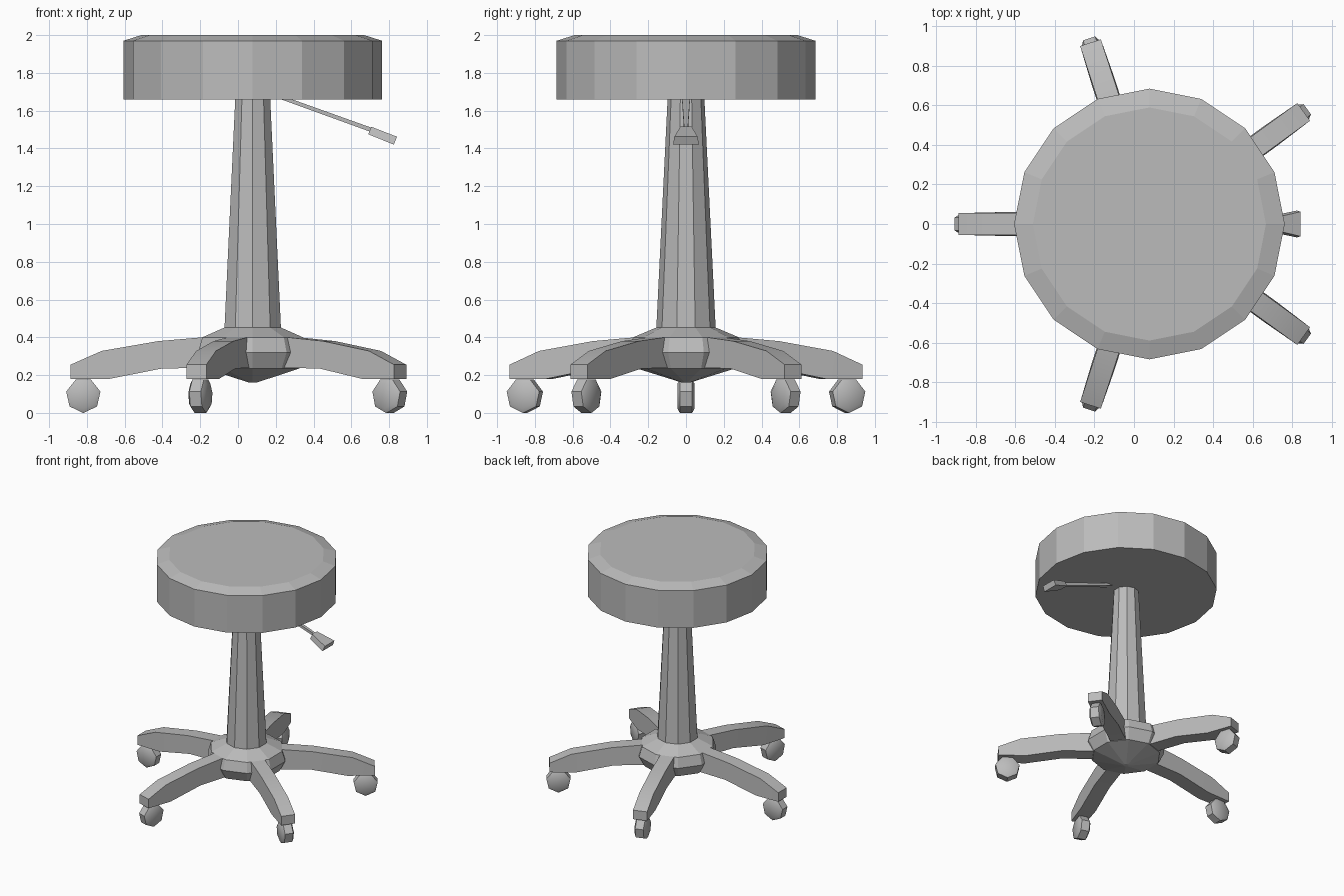
import bpy, bmesh
from math import cos, sin, pi, radians
from mathutils import Matrix, Vector

cube = bpy.data.objects.get("Cube")
if cube:
    bpy.data.objects.remove(cube, do_unlink=True)

AXIS = Vector((0.078, 0, 0))   # upright axis of the stool

grey = bpy.data.materials.new("soft grey")
grey.use_nodes = True
colour = (0.5, 0.5, 0.5, 1)
grey.diffuse_color = colour
grey.node_tree.nodes["Principled BSDF"].inputs["Base Color"].default_value = colour


def finish(name, bm, matrix=Matrix(), smooth=None):
    bmesh.ops.recalc_face_normals(bm, faces=bm.faces)
    mesh = bpy.data.meshes.new(name)
    bm.to_mesh(mesh)
    bm.free()
    mesh.materials.append(grey)
    obj = bpy.data.objects.new(name, mesh)
    obj.matrix_world = matrix
    bpy.context.collection.objects.link(obj)
    if smooth:
        bpy.ops.object.select_all(action='DESELECT')
        obj.select_set(True)
        bpy.context.view_layer.objects.active = obj
        bpy.ops.object.shade_smooth_by_angle(angle=radians(smooth))
    return obj


def loft(bm, rings):
    """Skin a list of equal-length point loops and cap both ends."""
    loops = [[bm.verts.new(p) for p in ring] for ring in rings]
    for a, b in zip(loops, loops[1:]):
        for i in range(len(a)):
            j = (i + 1) % len(a)
            bm.faces.new((a[i], a[j], b[j], b[i]))
    bm.faces.new(loops[0])
    bm.faces.new(loops[-1])


def turned(name, profile, sides, matrix, phase=0.0, smooth=None):
    """Low-poly lathe of (radius, height) points about local z."""
    bm = bmesh.new()
    angles = [phase + 2 * pi * i / sides for i in range(sides)]
    loft(bm, [[(r * cos(a), r * sin(a), z) for a in angles] for r, z in profile])
    return finish(name, bm, matrix, smooth)


def bar(name, stations, matrix, smooth=None):
    """Box-section bar: (x bottom, x top, z bottom, z top, half width bottom, half width top)."""
    bm = bmesh.new()
    loft(bm, [[(xb, -wb, zb), (xb, wb, zb), (xt, wt, zt), (xt, -wt, zt)]
              for xb, xt, zb, zt, wb, wt in stations])
    return finish(name, bm, matrix, smooth)


centre = Matrix.Translation(AXIS)

# Seat cushion, column and hub
turned("seat", [(0.685, 1.66), (0.685, 1.97), (0.59, 2.0)], 16, centre)
turned("column", [(0.158, 0.43), (0.097, 1.67)], 10, centre, pi / 10, 20)
turned("hub", [(0.02, 0.16), (0.26, 0.235), (0.305, 0.32), (0.28, 0.4), (0.15, 0.455)],
       10, centre, pi / 10)

# Five legs, each ending in a faceted caster
for n in range(5):
    turn = centre @ Matrix.Rotation(radians(36 + 72 * n), 4, 'Z')
    bar(f"leg_{n + 1}", [
        (0.15, 0.15, 0.24, 0.41, 0.06, 0.055),
        (0.48, 0.5, 0.235, 0.38, 0.06, 0.055),
        (0.76, 0.8, 0.18, 0.328, 0.06, 0.055),
        (0.965, 0.965, 0.18, 0.255, 0.055, 0.055)], turn, 25)
    wheel = turn @ Matrix.Translation((0.897, 0, 0.092)) @ Matrix.Rotation(pi / 2, 4, 'X')
    turned(f"caster_{n + 1}", [(0.07, -0.045), (0.093, -0.032), (0.093, 0.032), (0.07, 0.045)],
           7, wheel, pi / 14, 40)

# Height lever: thin rod and flared paddle
bar("lever_rod", [(0.2, 0.23, 1.67, 1.68, 0.022, 0.022),
                  (0.71, 0.72, 1.485, 1.505, 0.01, 0.01)], Matrix())
bar("lever_paddle", [(0.69, 0.705, 1.475, 1.515, 0.04, 0.03),
                     (0.825, 0.842, 1.42, 1.462, 0.068, 0.062)], Matrix())
